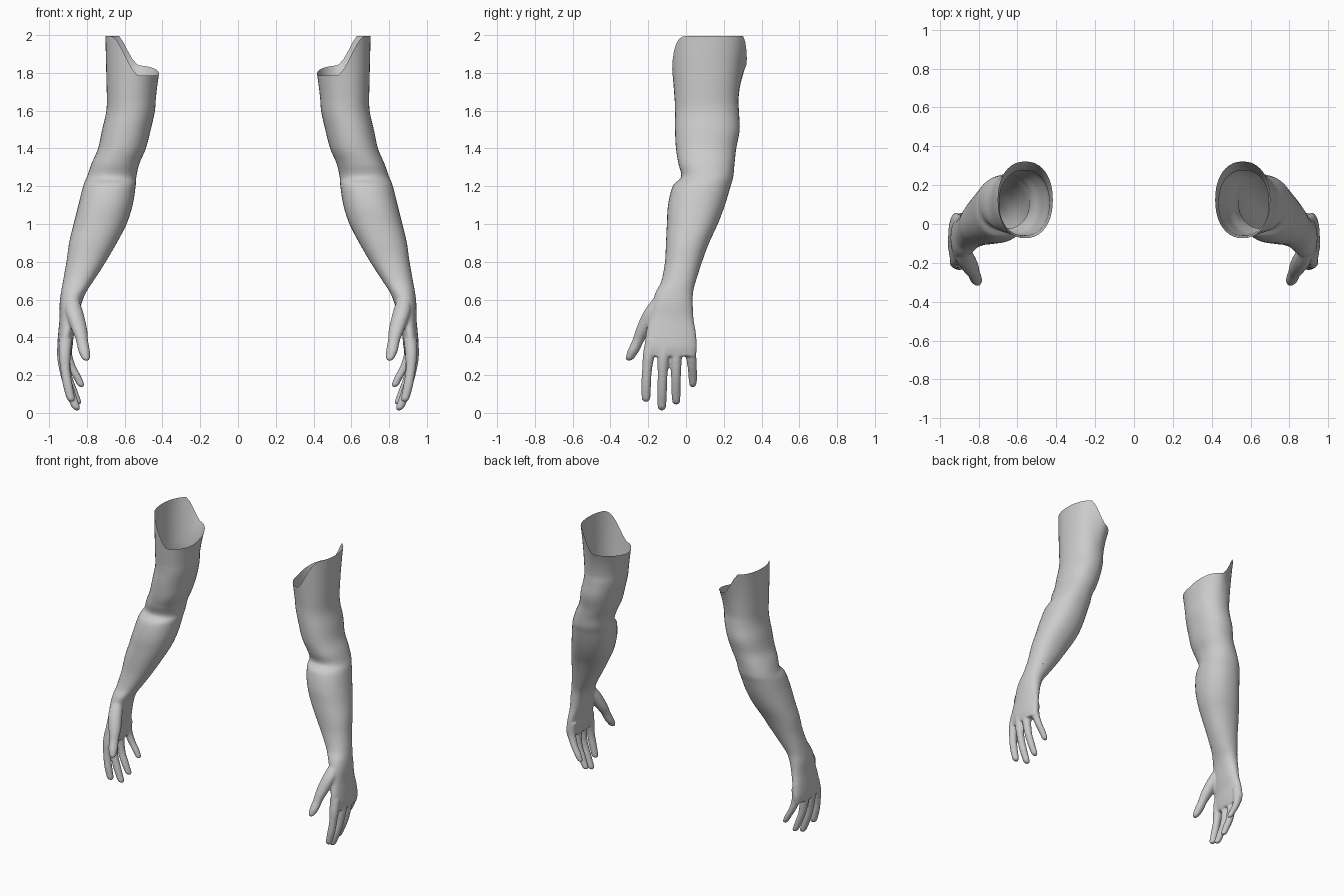
import bpy, bmesh, math

if "Cube" in bpy.data.objects:
    bpy.data.objects.remove(bpy.data.objects["Cube"])

SKIN = bpy.data.materials.new("light grey skin")
SKIN.diffuse_color = (0.6, 0.6, 0.6, 1)
SKIN.use_nodes = True
SKIN.node_tree.nodes["Principled BSDF"].inputs["Base Color"].default_value = SKIN.diffuse_color
SEAM = 0.72   # height where the hand mesh meets the arm mesh
SIDES = 40

# Limb outline: z, x inner, x outer, y front, y back
LIMB = [
    (1.80, .425, .700, -.072, .312), (1.70, .434, .694, -.062, .278),
    (1.60, .440, .697, -.058, .280), (1.50, .462, .719, -.058, .284),
    (1.40, .488, .741, -.053, .266), (1.32, .522, .775, -.040, .257),
    (1.25, .538, .800, -.026, .250), (1.20, .542, .820, -.070, .236),
    (1.10, .558, .845, -.095, .206), (1.00, .590, .870, -.101, .168),
    (0.90, .642, .894, -.106, .122), (0.80, .700, .908, -.111, .085),
    (0.70, .764, .926, -.130, .053), (0.64, .803, .937, -.160, .038),
    (0.58, .828, .944, -.178, .036), (0.50, .848, .945, -.195, .040),
    (0.42, .868, .952, -.212, .053), (0.35, .876, .957, -.218, .058),
    (0.30, .886, .950, -.208, .052),
]

# Digits: x, y, z, radius from the base to the tip
DIGITS = {
    "thumb": [(.880, -.130, .62, .030), (.868, -.175, .54, .046), (.842, -.220, .45, .042),
              (.826, -.252, .385, .032), (.815, -.278, .33, .031), (.808, -.292, .30, .025)],
    "index": [(.912, -.180, .39, .034), (.917, -.196, .31, .032), (.914, -.206, .23, .026),
              (.902, -.211, .15, .026), (.886, -.212, .08, .023)],
    "middle": [(.920, -.112, .39, .034), (.926, -.120, .30, .032), (.914, -.124, .20, .026),
               (.888, -.127, .11, .026), (.860, -.128, .035, .023)],
    "ring": [(.916, -.047, .39, .034), (.920, -.052, .30, .031), (.905, -.053, .20, .026),
             (.876, -.053, .12, .025), (.853, -.052, .065, .022)],
    "little": [(.905, .018, .40, .032), (.908, .025, .32, .029), (.885, .032, .25, .025),
               (.852, .036, .19, .023), (.835, .036, .155, .020)],
}


def refine(rows, steps):
    """Smooth spline through the rows of a table."""
    out = []
    for i in range(len(rows) - 1):
        p = [rows[max(0, min(len(rows) - 1, i + k))] for k in (-1, 0, 1, 2)]
        for s in range(steps):
            t = s / steps
            out.append(tuple(
                b + .5 * t * (c - a + t * (2*a - 5*b + 4*c - d + t * (3*(b - c) + d - a)))
                for a, b, c, d in zip(*p)))
    return out + [rows[-1]]


def outline(x0, x1, y0, y1, power=2.2):
    """Rounded cross-section between the given limits."""
    pts = []
    for k in range(SIDES):
        a = 2 * math.pi * k / SIDES
        c, s = math.cos(a), math.sin(a)
        e = 2 / power
        pts.append(((x0 + x1) / 2 + (x1 - x0) / 2 * math.copysign(abs(c) ** e, c),
                    (y0 + y1) / 2 + (y1 - y0) / 2 * math.copysign(abs(s) ** e, s)))
    return pts


def loft(bm, rings, closed):
    """Skin a stack of rings running downwards."""
    loops = [[bm.verts.new(p) for p in ring] for ring in rings]
    for a, b in zip(loops, loops[1:]):
        for k in range(SIDES):
            j = (k + 1) % SIDES
            bm.faces.new((a[k], b[k], b[j], a[j]))
    if closed:
        bm.faces.new(loops[0])
        bm.faces.new(loops[-1][::-1])


def flat_ring(row):
    return [(x, y, row[0]) for x, y in outline(*row[1:])]


def finish(name, bm):
    me = bpy.data.meshes.new(name)
    bm.to_mesh(me)
    bm.free()
    ob = bpy.data.objects.new(name, me)
    bpy.context.collection.objects.link(ob)
    return ob


def rim_height(x, y):
    """The shoulder opening sweeps up towards the outside."""
    t = max(0, min(1, (x - .52) / .155))
    return min(1.995, 1.785 + .21 * t * t * (3 - 2 * t) + .05 * max(0, (y - .08) / .22))


limb = refine(LIMB, 6)

# Arm: open shell from the shoulder rim to the wrist
arm_rows = [r for r in limb if SEAM < r[0] <= 1.65]
hi, lo = [r for r in limb if r[0] > SEAM][-1], [r for r in limb if r[0] <= SEAM][0]
f = (hi[0] - SEAM) / (hi[0] - lo[0])
arm_rows.append(tuple(a + f * (b - a) for a, b in zip(hi, lo)))
rim = outline(.418, .702, -.073, .322)
base = flat_ring(arm_rows[0])
mid = outline(.430, .698, -.066, .285)
top = []
for s in range(10, 0, -1):
    t = s / 10
    ring = []
    for (bx, by, bz), (mx, my), (rx, ry) in zip(base, mid, rim):
        w = ((1 - t) ** 2, 2 * t * (1 - t), t * t)
        ring.append((w[0]*bx + w[1]*mx + w[2]*rx, w[0]*by + w[1]*my + w[2]*ry,
                     bz + t * (rim_height(rx, ry) - bz)))
    top.append(ring)
bm = bmesh.new()
loft(bm, top + [flat_ring(r) for r in arm_rows], False)
arm = finish("arm", bm)

# Hand: palm and digits fused into one skin
bm = bmesh.new()
loft(bm, [flat_ring(r) for r in limb if r[0] < .86], True)
for rows in DIGITS.values():
    rows = refine(rows, 5)
    x, y, z, r = rows[-1]
    dx, dy = x - rows[-2][0], y - rows[-2][1]
    dz = rows[-2][2] - z
    for a in (20, 40, 60, 80):
        d = r * math.sin(math.radians(a))
        rows.append((x + dx / dz * d, y + dy / dz * d, z - d, r * math.cos(math.radians(a))))
    loft(bm, [[(px, py, q[2]) for px, py in
               outline(q[0] - q[3], q[0] + q[3], q[1] - q[3], q[1] + q[3], 2)]
              for q in rows], True)
source = finish("hand_source", bm)
fuse = source.modifiers.new("fuse", 'REMESH')
fuse.mode = 'VOXEL'
fuse.voxel_size = .007
relax = source.modifiers.new("relax", 'SMOOTH')
relax.factor = .5
relax.iterations = 5

# Trim the fused hand where it meets the arm
bm = bmesh.new()
bm.from_object(source, bpy.context.evaluated_depsgraph_get())
bmesh.ops.bisect_plane(bm, geom=bm.verts[:] + bm.edges[:] + bm.faces[:],
                       plane_co=(0, 0, SEAM), plane_no=(0, 0, 1), clear_outer=True)
hand = finish("hand", bm)
bpy.data.objects.remove(source)

# Both sides, smooth shaded
for ob in (arm, hand):
    ob.data.materials.append(SKIN)
    for p in ob.data.polygons:
        p.use_smooth = True
    ob.modifiers.new("other side", 'MIRROR').use_mirror_merge = False
